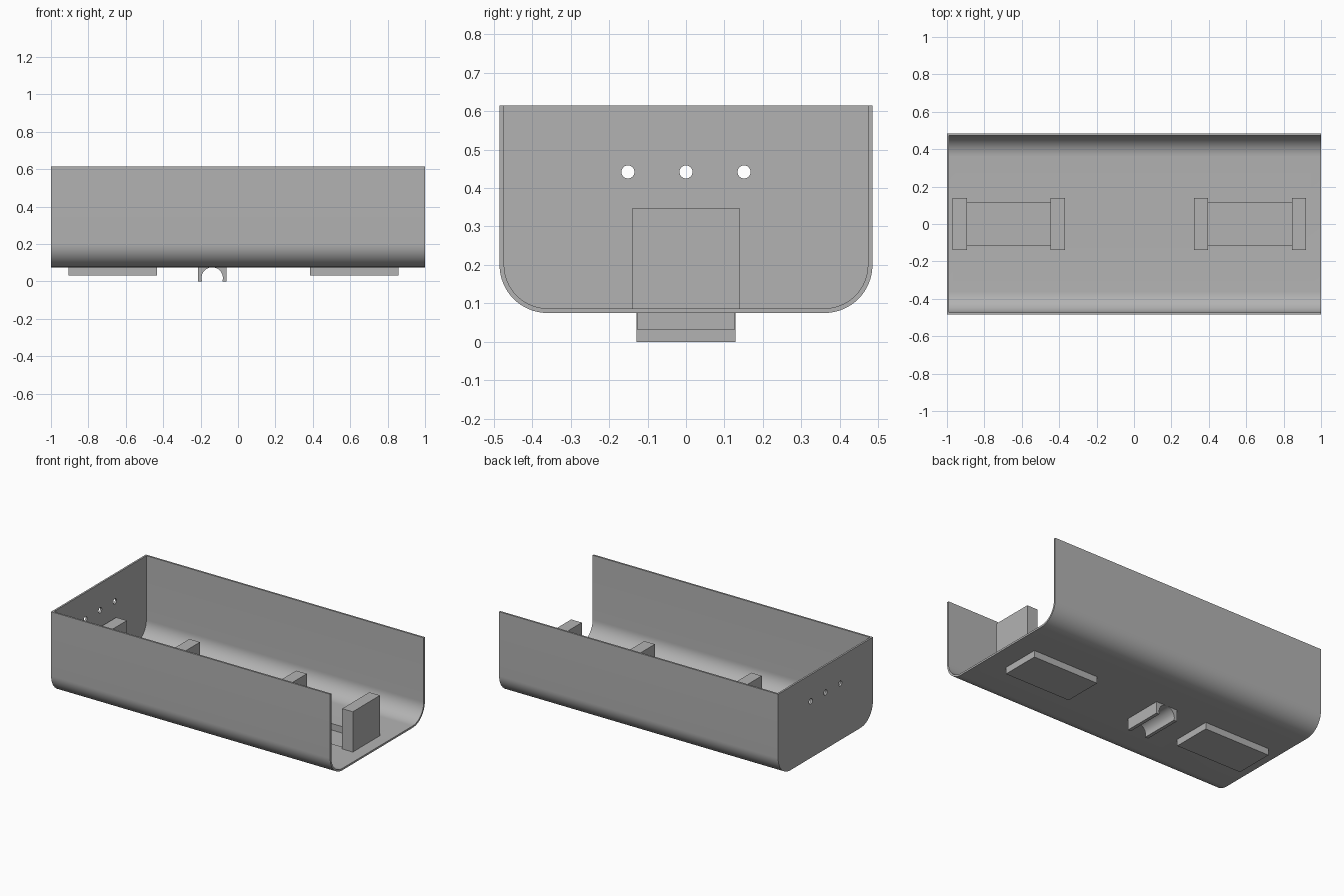
import bpy
import bmesh
from math import pi, sin, cos, radians
from mathutils import Vector

if "Cube" in bpy.data.objects:
    bpy.data.objects.remove(bpy.data.objects["Cube"], do_unlink=True)

grey = bpy.data.materials.new("plain grey")
grey.use_nodes = True
grey.diffuse_color = (0.45, 0.45, 0.45, 1)
grey.node_tree.nodes["Principled BSDF"].inputs["Base Color"].default_value = grey.diffuse_color

WALL = 0.012
HALF_Y, FLOOR, TOP, CORNER = 0.485, 0.075, 0.615, 0.125


def prism(name, points, offset):
    """Extrude a planar outline along an offset vector."""
    bm = bmesh.new()
    face = bm.faces.new([bm.verts.new(p) for p in points])
    new = bmesh.ops.extrude_face_region(bm, geom=[face])["geom"]
    bmesh.ops.translate(bm, vec=Vector(offset),
                        verts=[g for g in new if isinstance(g, bmesh.types.BMVert)])
    bmesh.ops.recalc_face_normals(bm, faces=bm.faces)
    mesh = bpy.data.meshes.new(name)
    bm.to_mesh(mesh)
    bm.free()
    mesh.materials.append(grey)
    obj = bpy.data.objects.new(name, mesh)
    bpy.context.collection.objects.link(obj)
    return obj


def box(name, x0, x1, half_y, z0, z1):
    outline = [(x0, -half_y, z0), (x1, -half_y, z0), (x1, half_y, z0), (x0, half_y, z0)]
    return prism(name, outline, (0, 0, z1 - z0))


def trough(name, x0, x1, inset, top):
    """Solid with a U-shaped section and rounded lower corners."""
    r = CORNER - inset
    steps = 16
    outline = [(x0, HALF_Y - inset, top), (x0, -HALF_Y + inset, top)]
    for side, start in ((-1, pi), (1, 1.5 * pi)):
        for i in range(steps + 1):
            a = start + i * pi / 2 / steps
            outline.append((x0, side * (HALF_Y - CORNER) + r * cos(a),
                            FLOOR + CORNER + r * sin(a)))
    return prism(name, outline, (x1 - x0, 0, 0))


def select_only(obj):
    bpy.ops.object.select_all(action='DESELECT')
    obj.select_set(True)
    bpy.context.view_layer.objects.active = obj


def cut(obj, cutter):
    mod = obj.modifiers.new("cut", 'BOOLEAN')
    mod.operation = 'DIFFERENCE'
    mod.solver = 'EXACT'
    mod.object = cutter
    select_only(obj)
    bpy.ops.object.modifier_apply(modifier=mod.name)


# Open-ended tub with one closed end
tub = trough("tub", -1, 1, 0, TOP)
cutters = [trough("cavity_cutter", -1 + WALL, 1.2, WALL, TOP + 0.2)]
cut(tub, cutters[0])

# Three round holes in the closed end
for y in (-0.151, 0, 0.151):
    ring = [(-1.1, y + 0.017 * cos(i * pi / 16), 0.442 + 0.017 * sin(i * pi / 16))
            for i in range(32)]
    hole = prism("hole_cutter", ring, (0.2, 0, 0))
    cut(tub, hole)
    cutters.append(hole)

# Two bays: end blocks, a pad under the floor and a sunken pocket
for side, x in (("right", -0.97), ("left", 0.32)):
    pad = box(side + "_underside_pad", x + 0.065, x + 0.537, 0.128, 0.032, FLOOR + 0.004)
    pocket = box("pocket_cutter", x + 0.076, x + 0.524, 0.115, 0.045, 0.2)
    cut(tub, pocket)
    cut(pad, pocket)
    cutters.append(pocket)
    for end, dx in (("outer" if x < 0 else "inner", 0), ("inner" if x < 0 else "outer", 0.524)):
        box(f"{side}_{end}_block", x + dx, x + dx + 0.076, 0.139, FLOOR + 0.008, 0.348)

# Clip under the floor with a round groove
cx, cz, r = -0.138, 0.018, 0.057
low, high = radians(-18), radians(198)
outline = [(cx + 0.076, -0.129, 0), (cx + 0.076, -0.129, FLOOR + 0.002),
           (cx - 0.076, -0.129, FLOOR + 0.002), (cx - 0.076, -0.129, 0)]
for i in range(33):
    a = high + (low - high) * i / 32
    outline.append((cx + r * cos(a), -0.129, max(0, cz + r * sin(a))))
clip = prism("underside_clip", outline, (0, 0.258, 0))

for c in cutters:
    bpy.data.objects.remove(c, do_unlink=True)
for obj in (tub, clip):
    select_only(obj)
    bpy.ops.object.shade_smooth_by_angle(angle=radians(30))
